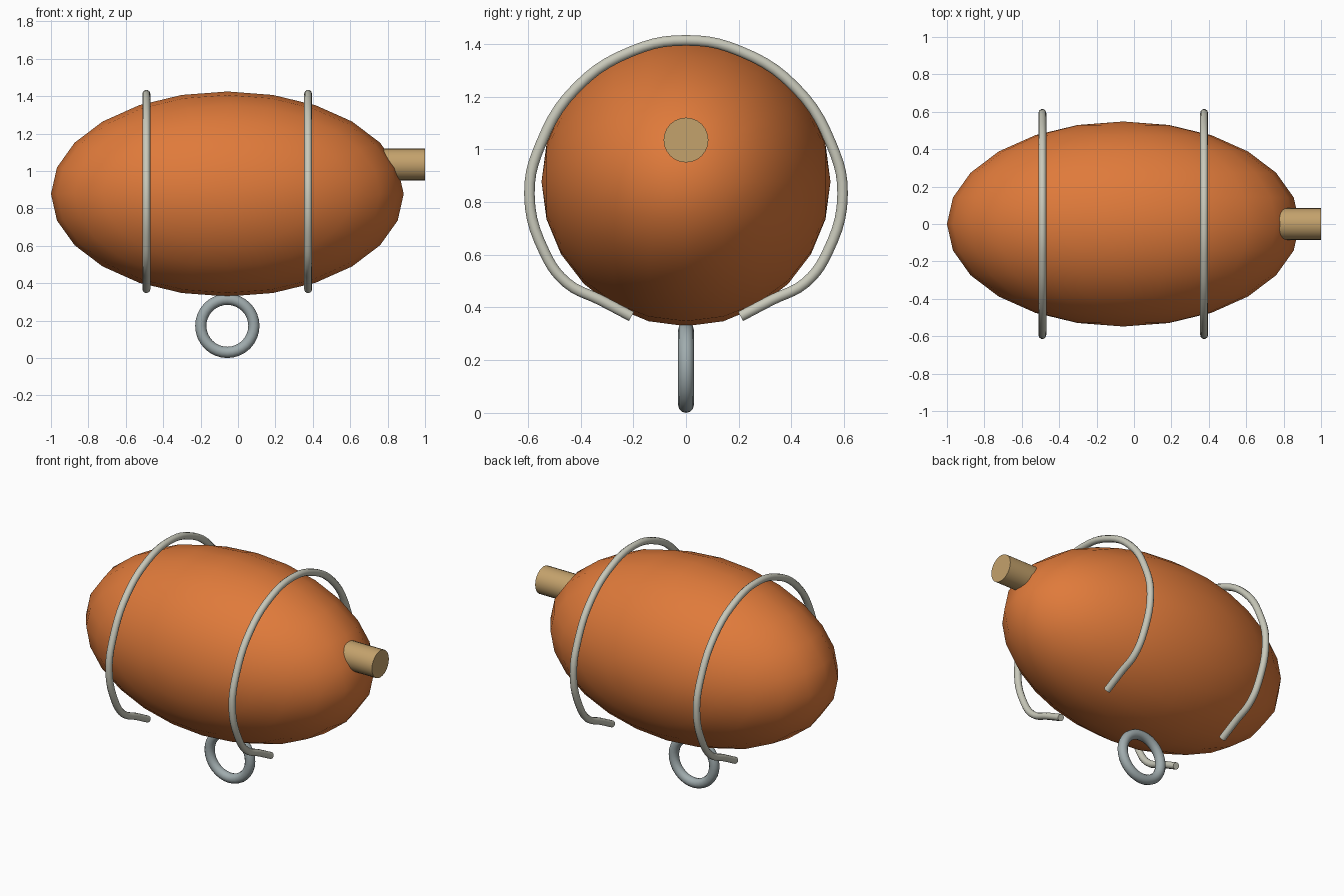
import bpy
from math import pi, radians

cube = bpy.data.objects.get("Cube")
if cube:
    bpy.data.objects.remove(cube)


def material(name, rgb):
    m = bpy.data.materials.new(name)
    m.use_nodes = True
    m.diffuse_color = (*rgb, 1)
    m.node_tree.nodes["Principled BSDF"].inputs["Base Color"].default_value = (*rgb, 1)
    return m


orange = material("orange", (0.74, 0.195, 0.043))
tan = material("tan wood", (0.55, 0.36, 0.15))
wire_grey = material("warm grey wire", (0.58, 0.58, 0.49))
steel = material("blue grey steel", (0.35, 0.41, 0.42))


def finish(name, mat, angle=40):
    ob = bpy.context.object
    ob.name = name
    ob.data.materials.append(mat)
    bpy.ops.object.shade_smooth_by_angle(angle=radians(angle))
    return ob


MID = -0.057

# Egg-shaped float body, poles facing front and back
bpy.ops.mesh.primitive_uv_sphere_add(segments=24, ring_count=12, radius=1,
                                     location=(MID, 0, 0.877), rotation=(pi / 2, 0, 0))
bpy.context.object.scale = (0.943, 0.548, 0.548)
bpy.ops.object.transform_apply(location=False, rotation=True, scale=True)
finish("float_body", orange, 60)

# Short plug on the left end
bpy.ops.mesh.primitive_cylinder_add(vertices=24, radius=0.085, depth=0.35,
                                    location=(0.825, 0, 1.035), rotation=(0, pi / 2, 0))
finish("end_plug", tan)

# Hanging ring underneath
bpy.ops.mesh.primitive_torus_add(major_segments=32, minor_segments=12, major_radius=0.142,
                                 minor_radius=0.03, location=(MID, 0, 0.172),
                                 rotation=(pi / 2, 0, 0))
finish("bottom_ring", steel, 60)

# Open wire hoops: half outline (y, z) from the lower tip to the crown, mirrored
half = [(0.207, 0.366), (0.325, 0.428), (0.452, 0.493), (0.537, 0.61), (0.594, 0.83),
        (0.55, 1.022), (0.415, 1.234), (0.205, 1.372), (0, 1.413)]
outline = half + [(-y, z) for y, z in reversed(half[:-1])]


def hoop(name, x):
    curve = bpy.data.curves.new(name, "CURVE")
    curve.dimensions = "3D"
    curve.bevel_depth = 0.021
    curve.bevel_resolution = 3
    curve.resolution_u = 5
    curve.use_fill_caps = True
    spline = curve.splines.new("BEZIER")
    spline.bezier_points.add(len(outline) - 1)
    for point, (y, z) in zip(spline.bezier_points, outline):
        point.co = (x, y, z)
        point.handle_left_type = point.handle_right_type = "AUTO"
    ob = bpy.data.objects.new(name, curve)
    bpy.context.collection.objects.link(ob)
    bpy.ops.object.select_all(action="DESELECT")
    ob.select_set(True)
    bpy.context.view_layer.objects.active = ob
    bpy.ops.object.convert(target="MESH")
    finish(name, wire_grey, 50)


hoop("right_wire_hoop", -0.49)
hoop("left_wire_hoop", 0.375)
